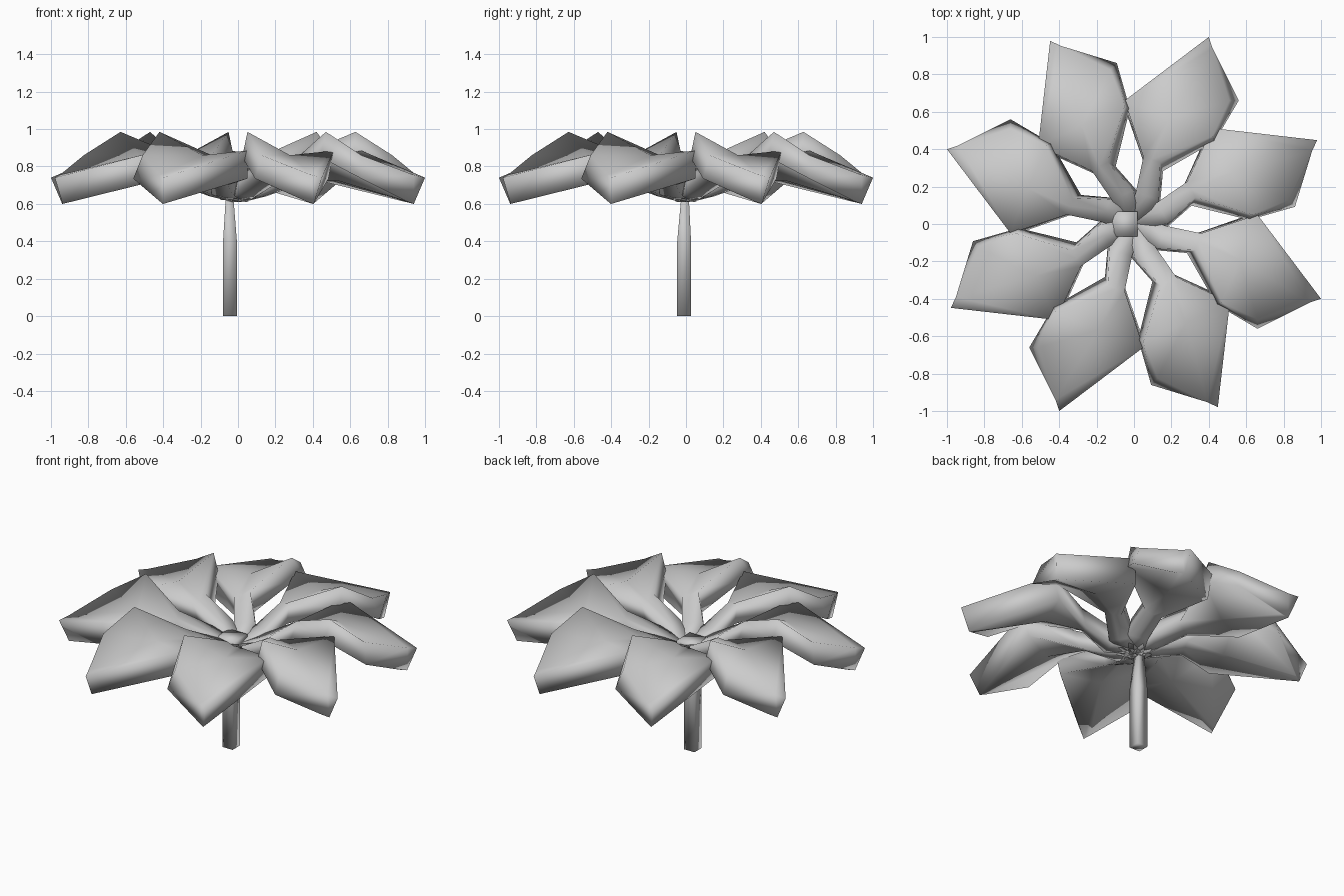
import bpy, bmesh, math
from mathutils import Matrix

if "Cube" in bpy.data.objects:
    bpy.data.objects.remove(bpy.data.objects["Cube"])


def loft(name, rings, matrix=Matrix.Identity(4)):
    """Skin a smooth-shaded tube through matching rings and cap both ends."""
    bm = bmesh.new()
    vs = [[bm.verts.new(p) for p in ring] for ring in rings]
    n = len(rings[0])
    for a, b in zip(vs, vs[1:]):
        for i in range(n):
            j = (i + 1) % n
            bm.faces.new((a[i], a[j], b[j], b[i]))
    bm.faces.new(vs[0][::-1])
    bm.faces.new(vs[-1])
    bmesh.ops.recalc_face_normals(bm, faces=bm.faces)
    for f in bm.faces:
        f.smooth = True
    me = bpy.data.meshes.new(name)
    bm.to_mesh(me)
    bm.free()
    me.transform(matrix)
    ob = bpy.data.objects.new(name, me)
    bpy.context.collection.objects.link(ob)
    return ob


def square(cx, cy, r, z):
    return [(cx - r, cy - r, z), (cx + r, cy - r, z),
            (cx + r, cy + r, z), (cx - r, cy + r, z)]


# Stem: square post tapering towards the top
loft("stem", [square(-.043, -.01, .037, 0), square(-.043, -.01, .037, .40),
              square(-.045, -.005, .02, .64)])

# Hub: small square cap joining the leaves
loft("hub", [square(-.047, 0, .045, .62), square(-.047, 0, .067, .68),
             square(-.047, 0, .067, .72)])

# Leaf sections from base to tip:
# upper left, midrib, upper right, lower right, lower midrib, lower left
leaf = [
    [(-.04, .03, .68), (0, .015, .68), (.04, 0, .68),
     (.04, 0, .61), (0, .015, .61), (-.04, .03, .61)],
    [(.01, .17, .74), (.07, .15, .74), (.13, .13, .75),
     (.14, .11, .65), (.08, .13, .64), (.02, .15, .64)],
    [(.05, .36, .82), (.095, .345, .83), (.14, .33, .86),
     (.155, .283, .74), (.105, .30, .71), (.055, .32, .70)],
    [(-.05, .66, .885), (.19, .565, .86), (.42, .47, .985),
     (.43, .44, .85), (.19, .53, .725), (-.05, .62, .735)],
    [(.40, 1.0, .74), (.42, .94, .755), (.51, .66, .86),
     (.56, .66, .735), (.42, .90, .615), (.40, .94, .60)],
]

# Eight leaves: two alternating sets of four around the stem
for k in range(4):
    for label, offset in (("a", 0), ("b", 46.4)):
        rot = Matrix.Rotation(math.radians(90 * k + offset), 4, 'Z')
        loft(f"leaf_{label}{k + 1}", leaf, rot)
